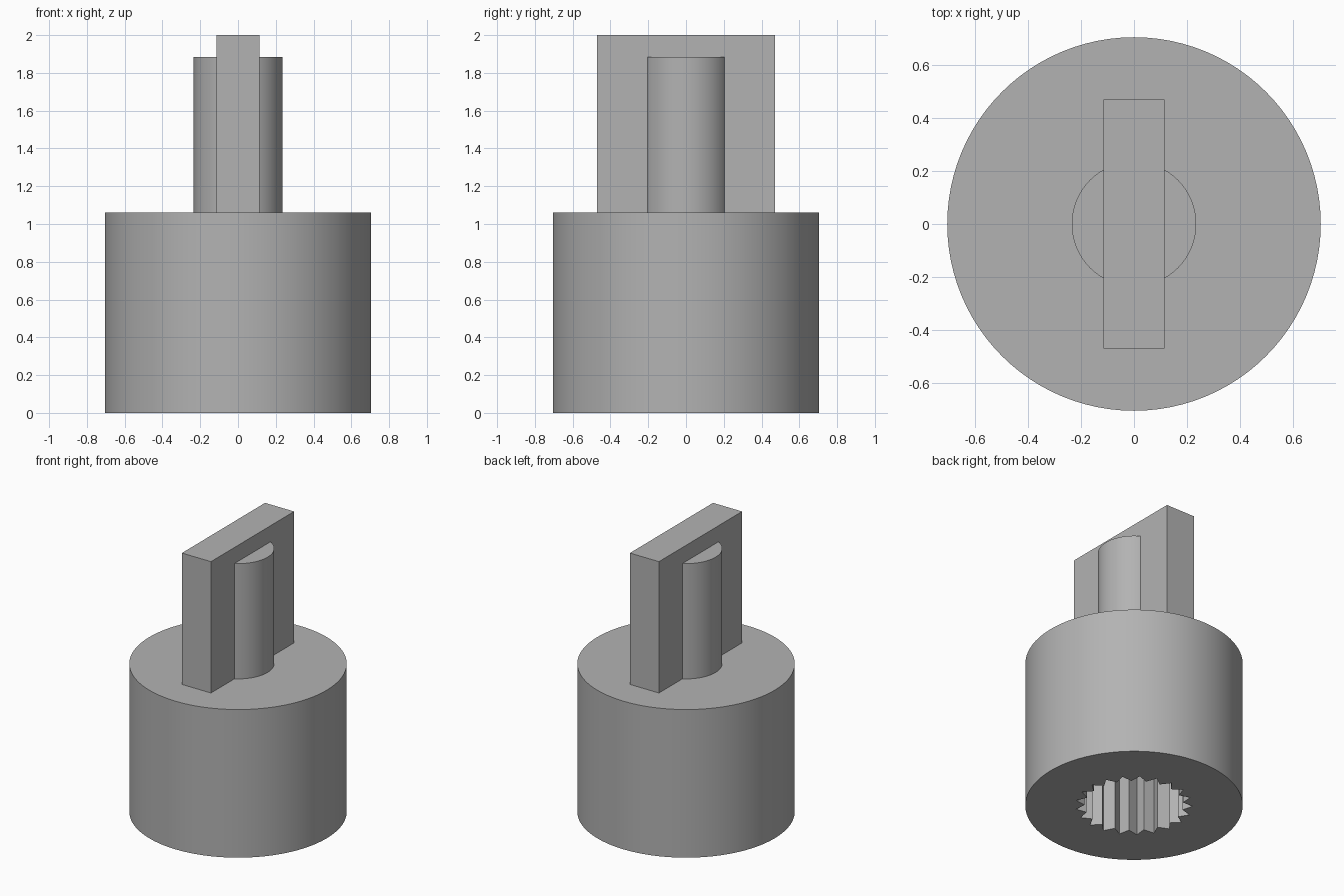
import bpy
import bmesh
from math import cos, sin, pi, radians

BODY_R, BODY_H = 0.705, 1.06
TEETH, TIP_R, ROOT_R, SOCKET_DEPTH = 21, 0.38, 0.32, 0.6

old = bpy.data.objects.get("Cube")
if old:
    bpy.data.objects.remove(old, do_unlink=True)

grey = bpy.data.materials.new("plain_grey")
grey.use_nodes = True
colour = (0.45, 0.45, 0.45, 1)
grey.diffuse_color = colour
grey.node_tree.nodes["Principled BSDF"].inputs["Base Color"].default_value = colour


def ring(radius, count):
    return [(radius * cos(2 * pi * i / count), radius * sin(2 * pi * i / count))
            for i in range(count)]


def prism(name, outline, z0, z1, smooth=False):
    """Extrude a closed 2D outline from z0 up to z1."""
    bm = bmesh.new()
    base = bm.faces.new([bm.verts.new((x, y, z0)) for x, y in outline])
    top = bmesh.ops.extrude_face_region(bm, geom=[base], use_keep_orig=True)["geom"]
    bmesh.ops.translate(bm, vec=(0, 0, z1 - z0),
                        verts=[v for v in top if isinstance(v, bmesh.types.BMVert)])
    bmesh.ops.recalc_face_normals(bm, faces=bm.faces)
    mesh = bpy.data.meshes.new(name)
    bm.to_mesh(mesh)
    bm.free()
    mesh.materials.append(grey)
    obj = bpy.data.objects.new(name, mesh)
    bpy.context.collection.objects.link(obj)
    if smooth:
        shade(obj)
    return obj


def activate(obj):
    bpy.ops.object.select_all(action="DESELECT")
    obj.select_set(True)
    bpy.context.view_layer.objects.active = obj


def shade(obj):
    activate(obj)
    bpy.ops.object.shade_smooth_by_angle(angle=radians(20))


# Round body
body = prism("knob_body", ring(BODY_R, 96), 0, BODY_H)

# Toothed socket cut into the underside, one tip pointing to the back
star = []
for i in range(2 * TEETH):
    r = ROOT_R if i % 2 else TIP_R
    a = pi / 2 + pi * i / TEETH
    star.append((r * cos(a), r * sin(a)))
cutter = prism("socket_cutter", star, -0.1, SOCKET_DEPTH)
cutter.hide_render = True
cut = body.modifiers.new("socket", "BOOLEAN")
cut.operation = "DIFFERENCE"
cut.solver = "EXACT"
cut.object = cutter
activate(body)
bpy.ops.object.modifier_apply(modifier=cut.name)
bpy.data.objects.remove(cutter, do_unlink=True)
shade(body)

# Central shaft and the flat grip blade running through it
prism("grip_shaft", ring(0.235, 64), BODY_H - 0.02, 1.885, smooth=True)
w, d = 0.115, 0.47
prism("grip_blade", [(-w, -d), (w, -d), (w, d), (-w, d)], BODY_H - 0.02, 2.0)
